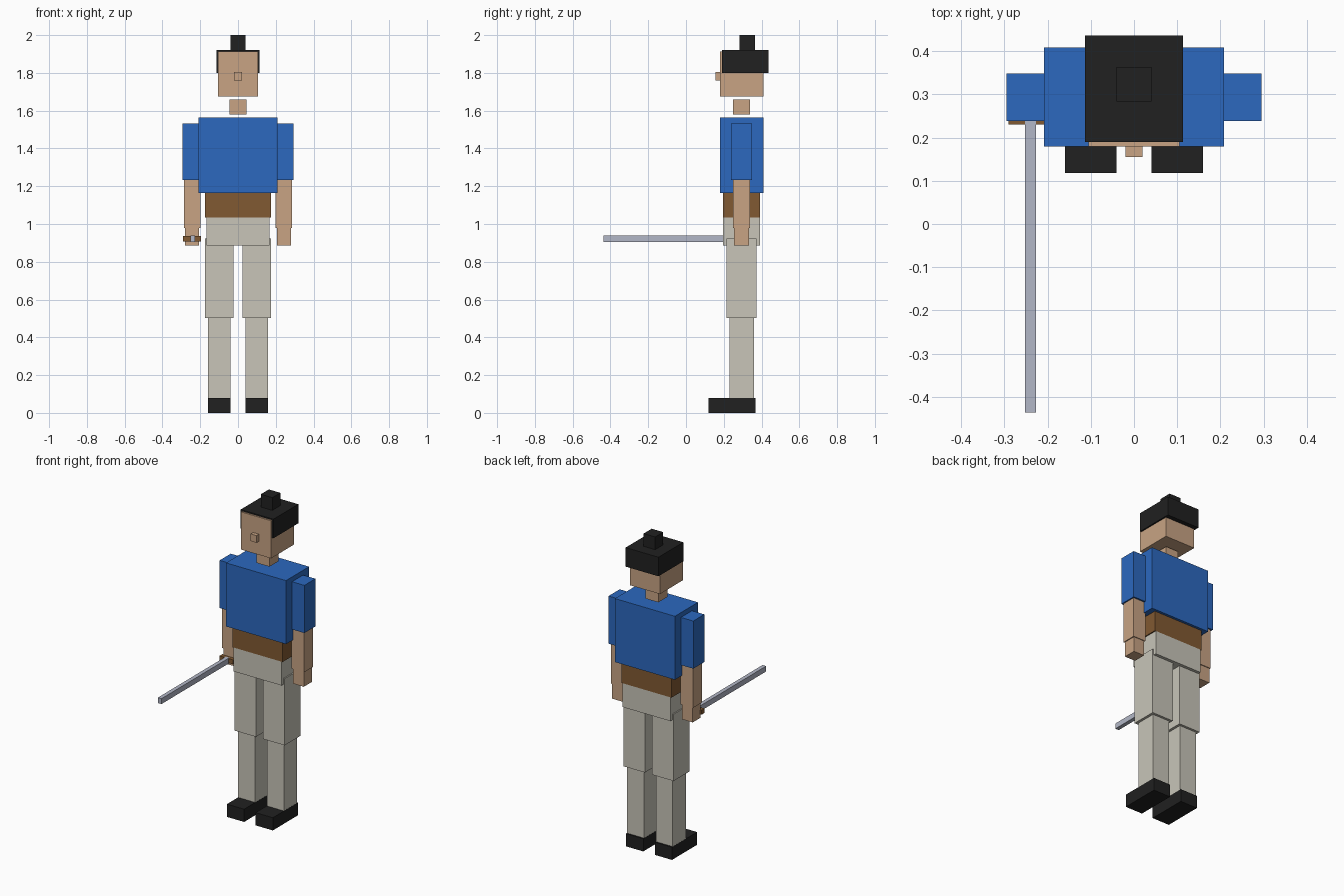
import bpy

if "Cube" in bpy.data.objects:
    bpy.data.objects.remove(bpy.data.objects["Cube"], do_unlink=True)


def material(name, r, g, b):
    m = bpy.data.materials.new(name)
    m.use_nodes = True
    m.diffuse_color = (r, g, b, 1)
    m.node_tree.nodes["Principled BSDF"].inputs["Base Color"].default_value = (r, g, b, 1)
    return m


SKIN = material("skin", 0.58, 0.37, 0.23)
BLACK = material("black", 0.015, 0.015, 0.015)
BLUE = material("blue_cloth", 0.025, 0.14, 0.52)
BROWN = material("brown_leather", 0.22, 0.10, 0.032)
CLOTH = material("pale_cloth", 0.58, 0.56, 0.485)
STEEL = material("steel", 0.45, 0.475, 0.57)

BODY_Y = 0.294  # depth of the body's centre line


def box(name, mat, x, width, y, depth, bottom, top):
    """Box centred on x and y, spanning bottom to top."""
    bpy.ops.mesh.primitive_cube_add(size=1, location=(x, y, (bottom + top) / 2))
    ob = bpy.context.object
    ob.name = name
    ob.scale = (width, depth, top - bottom)
    bpy.ops.object.transform_apply(location=False, rotation=False, scale=True)
    ob.data.materials.append(mat)
    return ob


# Head and hair
box("head", SKIN, 0, 0.21, BODY_Y, 0.23, 1.675, 1.912)
box("nose", SKIN, 0, 0.04, 0.175, 0.04, 1.76, 1.805)
box("hair", BLACK, 0, 0.228, 0.3135, 0.247, 1.80, 1.92)
box("topknot", BLACK, 0, 0.08, 0.324, 0.08, 1.91, 2.0)
box("neck", SKIN, 0, 0.09, BODY_Y, 0.09, 1.58, 1.66)

# Body
box("torso", BLUE, 0, 0.418, BODY_Y, 0.23, 1.163, 1.563)
box("waist", BROWN, 0, 0.348, BODY_Y, 0.198, 1.035, 1.163)
box("pelvis", CLOTH, 0, 0.334, BODY_Y, 0.198, 0.885, 1.035)

# Arms and legs on both sides
for side, s in (("left", 1), ("right", -1)):
    arm_x, leg_x = 0.243 * s, 0.1 * s
    box(side + "_sleeve", BLUE, arm_x, 0.104, BODY_Y, 0.11, 1.233, 1.533)
    box(side + "_forearm", SKIN, arm_x, 0.087, BODY_Y, 0.09, 0.98, 1.233)
    box(side + "_hand", SKIN, arm_x, 0.075, BODY_Y, 0.08, 0.885, 0.98)
    box(side + "_thigh", CLOTH, leg_x, 0.15, BODY_Y, 0.16, 0.503, 0.923)
    box(side + "_calf", CLOTH, leg_x, 0.118, BODY_Y, 0.13, 0.08, 0.503)
    box(side + "_shoe", BLACK, leg_x, 0.12, 0.243, 0.25, 0, 0.08)

# Sword held forward in the right hand
box("sword_guard", BROWN, -0.243, 0.095, 0.245, 0.03, 0.908, 0.936)
box("sword_blade", STEEL, -0.24, 0.025, -0.0985, 0.677, 0.904, 0.938)
